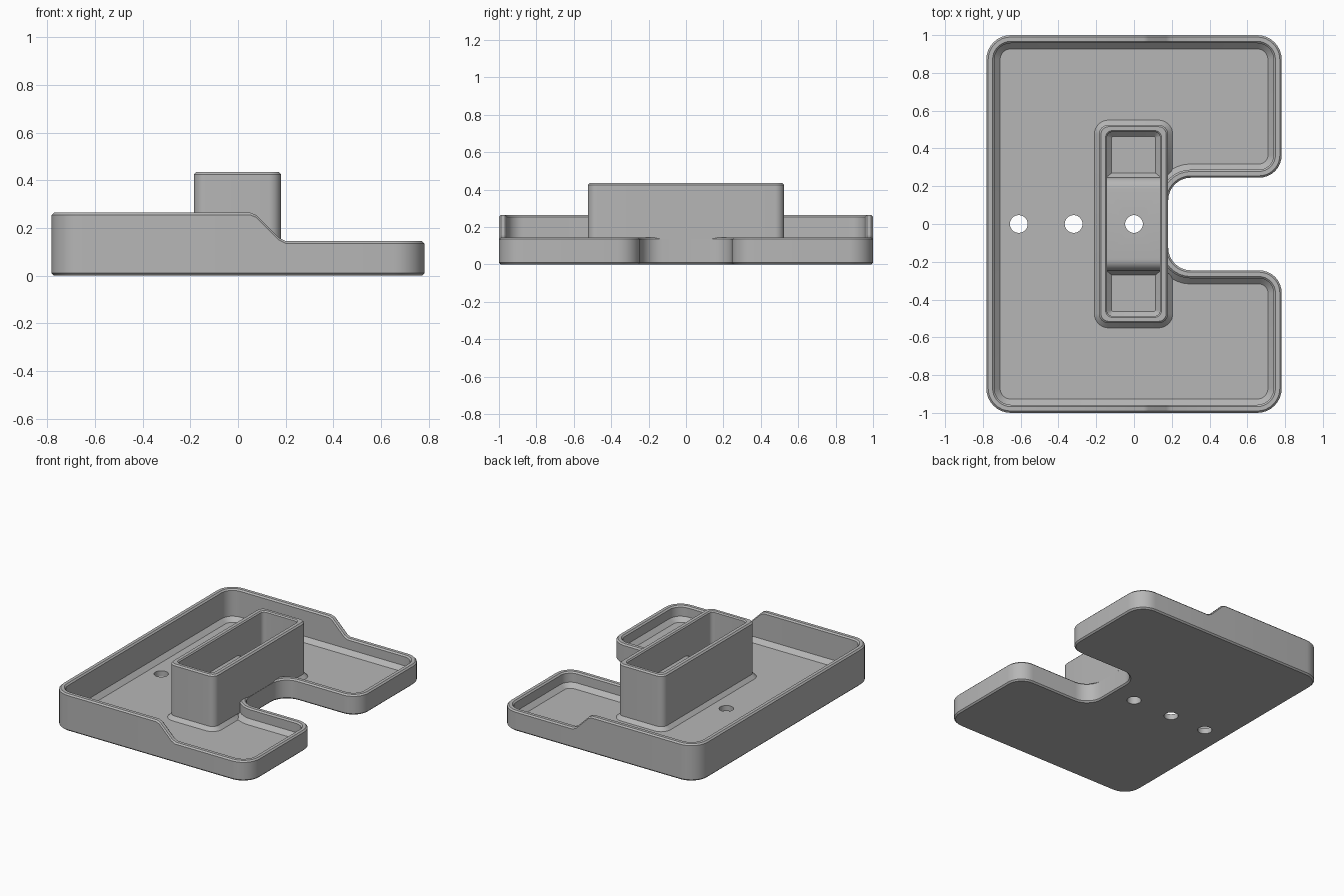
import bpy, bmesh, math
from mathutils import Vector

if "Cube" in bpy.data.objects:
    bpy.data.objects.remove(bpy.data.objects["Cube"])

grey = bpy.data.materials.new("plain grey")
grey.diffuse_color = (0.47, 0.47, 0.47, 1)
grey.use_nodes = True
grey.node_tree.nodes["Principled BSDF"].inputs["Base Color"].default_value = grey.diffuse_color
FLOOR = 0.04


def outline(corners, seg=8):
    """Counter-clockwise corners (x, y, radius) -> list of (point, outward normal)."""
    out, n = [], len(corners)
    for i, (x, y, r) in enumerate(corners):
        p = Vector((x, y))
        d1 = (p - Vector(corners[i - 1][:2])).normalized()
        d2 = (Vector(corners[(i + 1) % n][:2]) - p).normalized()
        n1, n2 = Vector((d1.y, -d1.x)), Vector((d2.y, -d2.x))
        if r == 0:
            out.append((p, n1))
            continue
        sign = 1 if d1.cross(d2) > 0 else -1
        centre = p + (d2 - d1) * r
        for k in range(seg + 1):
            t = math.pi / 2 * k / seg
            nor = n1 * math.cos(t) + n2 * math.sin(t)
            out.append((centre + nor * r * sign, nor))
    return out


def loft(name, path, rings, inset, height):
    """Stack inset copies of an outline into a closed solid."""
    bm = bmesh.new()
    loops = []
    for ring in rings:
        loop = []
        for p, nor in path:
            q = p - nor * inset(ring, p)
            loop.append(bm.verts.new((q.x, q.y, height(ring, p))))
        loops.append(loop)
    n = len(path)
    for a, b in zip(loops, loops[1:]):
        for i in range(n):
            j = (i + 1) % n
            bm.faces.new((a[i], a[j], b[j], b[i]))
    bm.faces.new(loops[0][::-1])
    bm.faces.new(loops[-1])
    return finish(name, bm)


def finish(name, bm):
    bmesh.ops.recalc_face_normals(bm, faces=bm.faces)
    me = bpy.data.meshes.new(name)
    bm.to_mesh(me)
    bm.free()
    me.materials.append(grey)
    ob = bpy.data.objects.new(name, me)
    bpy.context.collection.objects.link(ob)
    return ob


def combine(target, other, operation):
    mod = target.modifiers.new(operation, 'BOOLEAN')
    mod.object, mod.operation, mod.solver = other, operation, 'EXACT'
    bpy.context.view_layer.objects.active = target
    bpy.ops.object.modifier_apply(modifier=mod.name)
    bpy.data.objects.remove(other)


# Tray: notched outline, tall rim at the left that slopes down to a low rim
STEP = [(0.05, 0.265), (0.075, 0.255), (0.17, 0.16), (0.20, 0.145)]


def rim(p):
    if p.x >= 0.2 or (p.x > 0.15 and abs(p.y) < 0.9):
        return 0.145
    for (x0, z0), (x1, z1) in zip(STEP, STEP[1:]):
        if x0 <= p.x <= x1:
            return z0 + (z1 - z0) * (p.x - x0) / (x1 - x0)
    return 0.265


corners = [(-0.782, -1, 0.13)] + [(x, -1, 0) for x, _ in STEP]
corners += [(0.782, -1, 0.13), (0.782, -0.245, 0.12), (0.181, -0.245, 0.12),
            (0.181, 0.245, 0.12), (0.782, 0.245, 0.12), (0.782, 1, 0.13)]
corners += [(x, 1, 0) for x, _ in reversed(STEP)] + [(-0.782, 1, 0.13)]
# each ring: inset, height, whether the height is measured from the rim
tray_rings = [(0.01, 0, 0), (0, 0.01, 0), (0, -0.01, 1), (0.01, 0, 1), (0.033, 0, 1),
              (0.043, -0.01, 1), (0.043, FLOOR + 0.03, 0), (0.073, FLOOR, 0)]
tray = loft("tray", outline(corners), tray_rings, lambda r, p: r[0],
            lambda r, p: r[1] + (rim(p) if r[2] else 0))

# Tower: rounded box with a flared foot, kept flush where it meets the notch
tower_path = outline([(-0.185, -0.525, 0.05), (0.18, -0.525, 0.05), (0.18, -0.28, 0),
                      (0.18, -0.26, 0), (0.18, 0.26, 0), (0.18, 0.28, 0),
                      (0.18, 0.525, 0.05), (-0.185, 0.525, 0.05)])
tower = loft("tower", tower_path,
             [(-0.025, 0.02), (-0.025, FLOOR), (0, FLOOR + 0.025), (0, 0.425), (0.01, 0.435)],
             lambda r, p: 0 if r[0] < 0 and p.x > 0.17 and abs(p.y) < 0.27 else r[0],
             lambda r, p: r[1])
combine(tray, tower, 'UNION')

# Tower pocket with chamfered mouth and floor
pocket_path = outline([(-0.143, -0.487, 0.03), (0.138, -0.487, 0.03),
                       (0.138, 0.487, 0.03), (-0.143, 0.487, 0.03)])
pocket = loft("pocket_cutter", pocket_path,
              [(0.025, FLOOR), (0, FLOOR + 0.025), (0, 0.427), (-0.015, 0.442)],
              lambda r, p: r[0], lambda r, p: r[1])
combine(tray, pocket, 'DIFFERENCE')

# Rounded block across the middle of the pocket
half = [(0.27, 0.02), (0.27, FLOOR), (0.25, FLOOR + 0.025)]
half += [(0.187 + 0.06 * math.cos(t * math.pi / 12), 0.16 + 0.06 * math.sin(t * math.pi / 12))
         for t in range(7)]
profile = half + [(-y, z) for y, z in reversed(half)]
bm = bmesh.new()
face = bm.faces.new([bm.verts.new((-0.16, y, z)) for y, z in profile])
ext = bmesh.ops.extrude_face_region(bm, geom=[face])
bmesh.ops.translate(bm, vec=(0.32, 0, 0),
                    verts=[v for v in ext["geom"] if isinstance(v, bmesh.types.BMVert)])
combine(tray, finish("pocket_block", bm), 'UNION')

# Three round holes through the floor
for x in (-0.61, -0.32, 0):
    bm = bmesh.new()
    bmesh.ops.create_cone(bm, cap_ends=True, segments=32, radius1=0.047, radius2=0.047, depth=0.8)
    bmesh.ops.translate(bm, vec=(x, 0, 0), verts=bm.verts)
    combine(tray, finish("hole_cutter", bm), 'DIFFERENCE')

# Smooth the round corners, keep the chamfers crisp
bpy.ops.object.select_all(action='DESELECT')
tray.select_set(True)
bpy.context.view_layer.objects.active = tray
bpy.ops.object.shade_smooth_by_angle(angle=math.radians(30))
